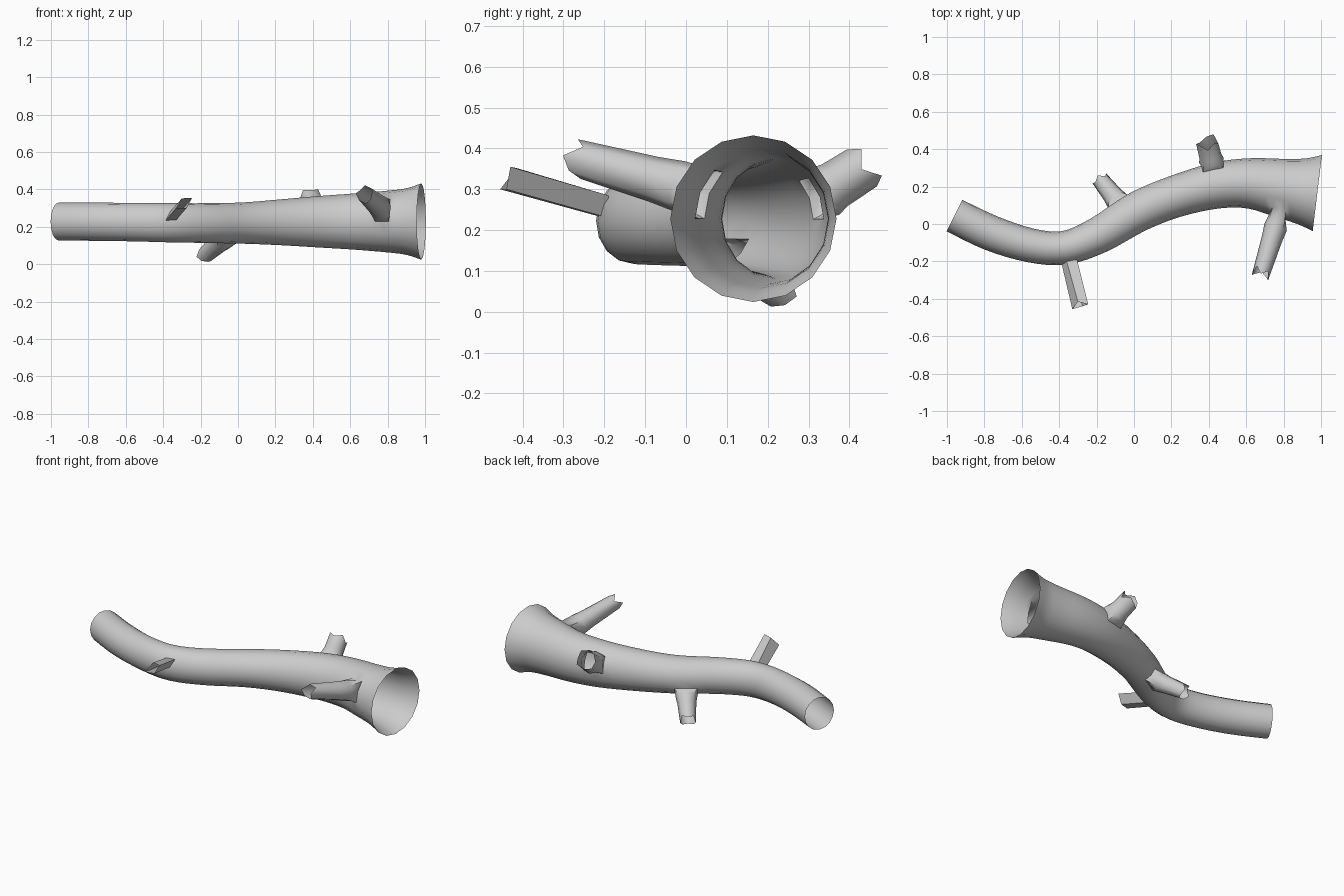
import bpy, bmesh
from math import sin, cos, pi, atan2
from mathutils import Vector

if "Cube" in bpy.data.objects:
    bpy.data.objects.remove(bpy.data.objects["Cube"])

SIDES, STEPS = 16, 4

# Path of the hollow branch: x, y, z, half width, half height
PATH = [
    (-0.96, 0.045, 0.228, 0.094, 0.101), (-0.76, -0.05, 0.227, 0.095, 0.102),
    (-0.55, -0.115, 0.225, 0.091, 0.103), (-0.37, -0.127, 0.222, 0.09, 0.105),
    (-0.19, -0.06, 0.22, 0.098, 0.106), (0.02, 0.065, 0.22, 0.108, 0.11),
    (0.22, 0.147, 0.224, 0.112, 0.122), (0.44, 0.205, 0.227, 0.123, 0.138),
    (0.62, 0.217, 0.228, 0.135, 0.150), (0.80, 0.19, 0.228, 0.160, 0.165),
    (0.90, 0.175, 0.228, 0.178, 0.178), (0.98, 0.165, 0.228, 0.205, 0.204),
]


def catmull(p, i, t):
    a, b, c, d = (p[max(0, min(len(p) - 1, i + k))] for k in (-1, 0, 1, 2))
    return [0.5 * (2 * q + (r - o) * t + (2 * o - 5 * q + 4 * r - s) * t * t
                   + (3 * q - o - 3 * r + s) * t ** 3) for o, q, r, s in zip(a, b, c, d)]


def bridge(bm, low, high):
    n = len(low)
    for k in range(n):
        bm.faces.new((low[k], low[(k + 1) % n], high[(k + 1) % n], high[k]))


def stub(bm, base, tip, r_mid, r_tip, jag):
    """Replace a patch of the wall by an open, broken-off side twig."""
    base, tip = Vector(base), Vector(tip)
    centre = min(bm.verts, key=lambda v: (v.co - base).length)
    rim = list({v for f in centre.link_faces for v in f.verts if v != centre})
    start = centre.co.copy()
    d = (tip - start).normalized()
    u = d.cross(Vector((0, 0, 1))).normalized()
    w = d.cross(u)
    angle = lambda v: atan2((v.co - start).dot(w), (v.co - start).dot(u))
    rim.sort(key=angle)
    a0 = angle(rim[0])
    bmesh.ops.delete(bm, geom=[centre], context='VERTS')
    prev, length = rim, (tip - start).length
    for t, r in ((0.2, r_mid * 1.12), (0.4, r_mid), (1.0, r_tip)):
        ring = []
        for k in range(8):
            a = a0 + k * pi / 4
            along = length * t + (jag * (1, -0.6, 0.5, -1, 0.9, 0.1, -0.8, 0.2)[k] if t == 1 else 0)
            ring.append(bm.verts.new(start + d * along + (u * cos(a) + w * sin(a)) * r))
        bridge(bm, prev, ring)
        prev = ring


def finish(bm, name, angle):
    bmesh.ops.recalc_face_normals(bm, faces=bm.faces)
    me = bpy.data.meshes.new(name)
    bm.to_mesh(me)
    bm.free()
    ob = bpy.data.objects.new(name, me)
    bpy.context.collection.objects.link(ob)
    bpy.ops.object.select_all(action='DESELECT')
    ob.select_set(True)
    bpy.context.view_layer.objects.active = ob
    bpy.ops.object.shade_smooth_by_angle(angle=angle)


# Main hollow branch, open at both ends
samples = [catmull(PATH, i, j / STEPS) for i in range(len(PATH) - 1) for j in range(STEPS)]
samples.append(list(PATH[-1]))
bm = bmesh.new()
prev = None
for i, s in enumerate(samples):
    a, b = samples[max(0, i - 1)], samples[min(len(samples) - 1, i + 1)]
    tangent = Vector((b[0] - a[0], b[1] - a[1], 0)).normalized()
    side = Vector((-tangent.y, tangent.x, 0))
    ring = [bm.verts.new(Vector(s[:3]) + side * s[3] * cos(2 * pi * k / SIDES)
                         + Vector((0, 0, s[4] * sin(2 * pi * k / SIDES)))) for k in range(SIDES)]
    if prev:
        bridge(bm, prev, ring)
    prev = ring

# Side twigs grown out of the wall
stub(bm, (0.785, 0.05, 0.285), (0.68, -0.265, 0.375), 0.056, 0.046, 0.025)
stub(bm, (0.415, 0.315, 0.29), (0.39, 0.435, 0.355), 0.06, 0.058, 0.02)
stub(bm, (-0.07, 0.09, 0.14), (-0.178, 0.235, 0.046), 0.054, 0.045, 0.015)
finish(bm, "hollow_branch", 0.9)

# Four-sided twig at the front left
bm = bmesh.new()
base = [(-0.39, -0.20, 0.23), (-0.335, -0.19, 0.23), (-0.305, -0.19, 0.285), (-0.36, -0.20, 0.285)]
tip = [(-0.33, -0.455, 0.30), (-0.275, -0.44, 0.30), (-0.245, -0.43, 0.355), (-0.30, -0.415, 0.352)]
bridge(bm, [bm.verts.new(p) for p in base], [bm.verts.new(p) for p in tip])
finish(bm, "square_twig", 0.5)
